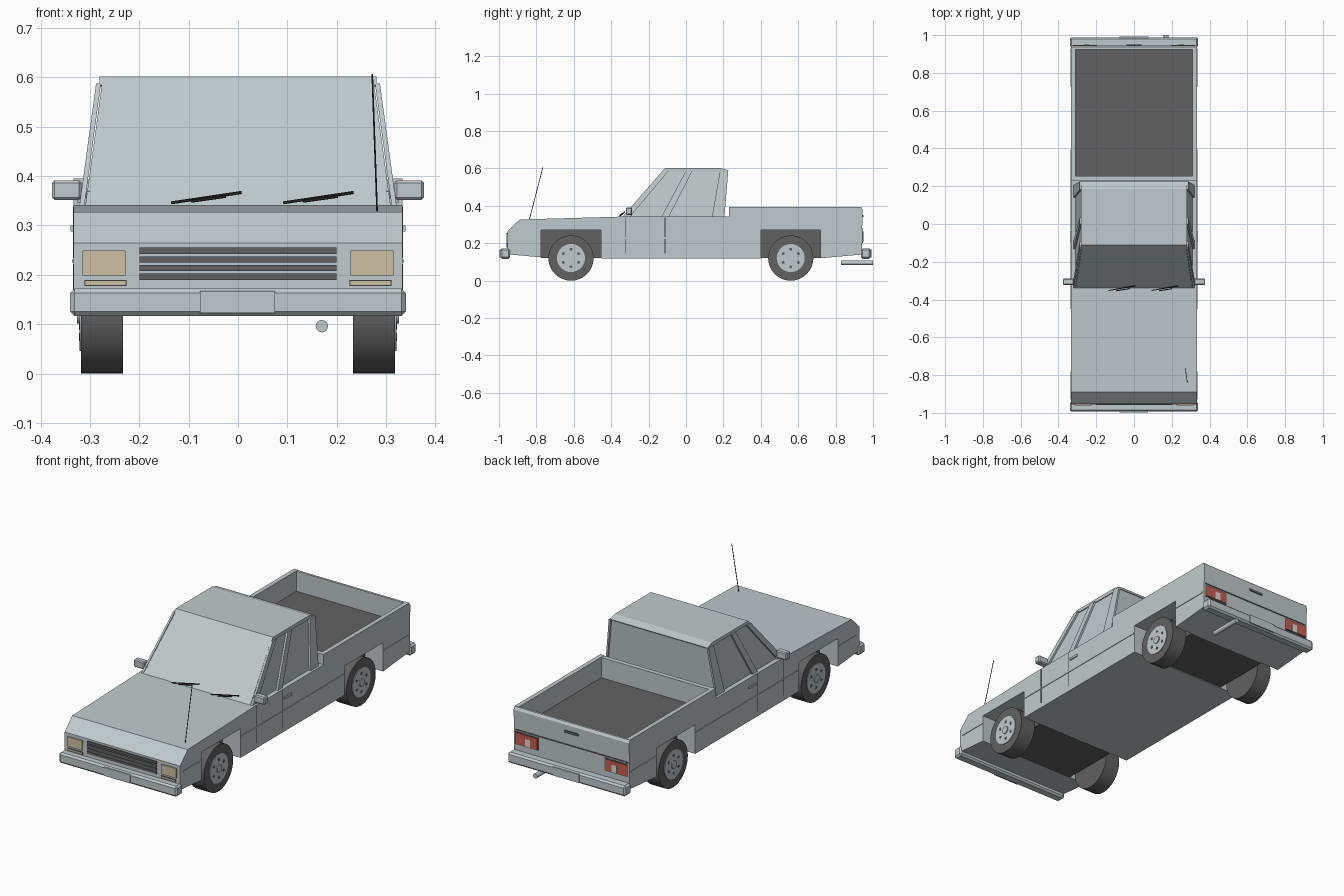
import bpy, bmesh, math
from mathutils import Matrix, Vector

if "Cube" in bpy.data.objects:
    bpy.data.objects.remove(bpy.data.objects["Cube"])


def material(name, rgb):
    m = bpy.data.materials.new(name)
    m.diffuse_color = (*rgb, 1)
    m.use_nodes = True
    m.node_tree.nodes["Principled BSDF"].inputs["Base Color"].default_value = m.diffuse_color
    return m


PAINT = material("silver_paint", (0.53, 0.59, 0.61))
DARK = material("dark_grey", (0.12, 0.12, 0.12))
BLACK = material("black_trim", (0.03, 0.03, 0.03))
BEIGE = material("headlight_beige", (0.62, 0.53, 0.36))
RED = material("tail_red", (0.60, 0.11, 0.08))
WHITE = material("reverse_white", (0.70, 0.70, 0.68))


def finish(name, bm, mat):
    bmesh.ops.recalc_face_normals(bm, faces=bm.faces[:])
    me = bpy.data.meshes.new(name)
    bm.to_mesh(me)
    bm.free()
    me.materials.append(mat)
    ob = bpy.data.objects.new(name, me)
    bpy.context.collection.objects.link(ob)
    return ob


def prism(name, pts, xa, xb, mat):
    """Side profile of (y, z) points between two x limits, given as functions of z."""
    bm = bmesh.new()
    a = [bm.verts.new((xa(z), y, z)) for y, z in pts]
    b = [bm.verts.new((xb(z), y, z)) for y, z in pts]
    bm.faces.new(a)
    bm.faces.new(b[::-1])
    n = len(pts)
    for i in range(n):
        j = (i + 1) % n
        bm.faces.new((a[i], b[i], b[j], a[j]))
    return finish(name, bm, mat)


def slab(name, pts, half, mat):
    return prism(name, pts, lambda z: -half, lambda z: half, mat)


def box(name, x, y, z, mat, bevel=0):
    bm = bmesh.new()
    bmesh.ops.create_cube(bm, size=1)
    for v in bm.verts:
        v.co = Vector([(r[0] + r[1]) / 2 + c * (r[1] - r[0]) for r, c in zip((x, y, z), v.co)])
    ob = finish(name, bm, mat)
    if bevel:
        mod = ob.modifiers.new("bevel", "BEVEL")
        mod.width, mod.segments = bevel, 1
    return ob


def rod(name, p, q, r, mat, sides=32):
    p, q = Vector(p), Vector(q)
    d = q - p
    bm = bmesh.new()
    m = Matrix.Translation((p + q) / 2) @ d.to_track_quat('Z', 'Y').to_matrix().to_4x4()
    bmesh.ops.create_cone(bm, cap_ends=True, segments=sides, radius1=r, radius2=r,
                          depth=d.length, matrix=m)
    ob = finish(name, bm, mat)
    bpy.context.view_layer.objects.active = ob
    ob.select_set(True)
    bpy.ops.object.shade_smooth_by_angle(angle=math.radians(30))
    ob.select_set(False)
    return ob


W = 0.333
AXLES = (-0.615, 0.56)

# Lower body with wheel openings, up to bed floor level at the rear
slab("body", [(-0.945, 0.14), (-0.955, 0.17), (-0.953, 0.265), (-0.89, 0.327), (-0.36, 0.342),
              (0.23, 0.342), (0.23, 0.285), (0.942, 0.285), (0.942, 0.14), (0.72, 0.12),
              (0.72, 0.27), (0.40, 0.27), (0.40, 0.118), (-0.455, 0.118), (-0.455, 0.27),
              (-0.775, 0.27), (-0.775, 0.125)], W, PAINT)
for y0, y1, label in ((-0.775, -0.455, "front"), (0.40, 0.72, "rear")):
    box(label + "_inner_arch", (-0.228, 0.228), (y0, y1), (0.122, 0.271), DARK)

# Cargo bed
box("bed_floor", (-0.31, 0.31), (0.25, 0.928), (0.283, 0.288), DARK)
box("bed_front_wall", (-W, W), (0.23, 0.255), (0.285, 0.393), PAINT)
slab("tailgate", [(0.925, 0.285), (0.942, 0.285), (0.945, 0.38), (0.937, 0.393), (0.925, 0.393)],
     W, PAINT)
for s, side in ((1, "right"), (-1, "left")):
    box("bed_wall_" + side, sorted((s * 0.31, s * W)), (0.23, 0.937), (0.285, 0.395), PAINT)


# Cab
def cab_x(z):
    return 0.310 - (z - 0.335) / 0.25 * 0.034


prism("cab_glass", [(-0.345, 0.335), (-0.122, 0.587), (0.218, 0.587), (0.20, 0.335)],
      lambda z: -cab_x(z), cab_x, PAINT)
slab("roof", [(-0.127, 0.585), (-0.112, 0.602), (0.185, 0.602), (0.226, 0.590), (0.222, 0.582)],
     0.281, PAINT)
PILLARS = {
    "front_pillar": [(-0.345, 0.335), (-0.305, 0.335), (-0.092, 0.588), (-0.125, 0.588)],
    "door_pillar": [(-0.135, 0.335), (-0.095, 0.335), (0.035, 0.588), (0.0, 0.588)],
    "rear_pillar": [(0.138, 0.335), (0.205, 0.335), (0.226, 0.588), (0.182, 0.588)],
}
for s, side in ((1, "right"), (-1, "left")):
    for name, pts in PILLARS.items():
        prism(name + "_" + side, pts, lambda z: s * (cab_x(z) + 0.002),
              lambda z: s * (cab_x(z) + 0.012), PAINT)

# Wipers and antenna
for i, x in enumerate((-0.135, 0.092)):
    rod(f"wiper_{i}", (x, -0.352, 0.346), (x + 0.142, -0.328, 0.367), 0.003, BLACK, 6)
    rod(f"wiper_arm_{i}", (x + 0.04, -0.354, 0.349), (x + 0.11, -0.342, 0.359), 0.003, BLACK, 6)
rod("antenna", (0.282, -0.838, 0.325), (0.272, -0.765, 0.607), 0.0018, BLACK, 6)

# Bumpers and plates
box("front_bumper", (-0.34, 0.34), (-0.993, -0.94), (0.117, 0.172), PAINT, 0.009)
box("rear_bumper", (-0.34, 0.34), (0.935, 0.988), (0.117, 0.172), PAINT, 0.009)
box("front_plate", (-0.077, 0.075), (-0.997, -0.99), (0.123, 0.167), PAINT)
box("rear_plate", (-0.077, 0.077), (0.985, 0.992), (0.123, 0.167), PAINT)

# Grille bars
for i in range(4):
    z = 0.190 + i * 0.0175
    box(f"grille_bar_{i}", (-0.2, 0.2), (-0.959, -0.951), (z, z + 0.0125), DARK)

# Tailgate trim
box("tailgate_seam", (-0.325, 0.325), (0.94, 0.945), (0.274, 0.280), DARK)
box("tailgate_handle", (-0.04, 0.04), (0.942, 0.949), (0.340, 0.352), DARK)

# Exhaust
rod("exhaust", (0.17, 0.83, 0.096), (0.17, 1.0, 0.096), 0.0125, PAINT, 16)

for s, side in ((1, "right"), (-1, "left")):
    def sbox(name, x0, x1, y, z, mat, bevel=0):
        return box(name + "_" + side, sorted((s * x0, s * x1)), y, z, mat, bevel)

    # Lamps
    sbox("headlight", 0.228, 0.315, (-0.960, -0.951), (0.199, 0.249), BEIGE)
    sbox("turn_signal_frame", 0.226, 0.311, (-0.959, -0.951), (0.177, 0.190), DARK)
    sbox("turn_signal", 0.228, 0.309, (-0.961, -0.952), (0.179, 0.188), BEIGE)
    sbox("tail_lamp_frame", 0.192, 0.326, (0.94, 0.945), (0.202, 0.268), DARK)
    sbox("tail_lamp", 0.196, 0.322, (0.941, 0.948), (0.206, 0.264), RED)
    sbox("reverse_lamp", 0.235, 0.265, (0.943, 0.950), (0.206, 0.248), WHITE)

    # Mirror
    sbox("mirror_arm", 0.300, 0.325, (-0.315, -0.290), (0.346, 0.370), PAINT)
    sbox("mirror", 0.317, 0.377, (-0.322, -0.288), (0.352, 0.391), PAINT, 0.005)

    # Door seams, handle and side trim
    for i, y in enumerate((-0.325, -0.112)):
        for j, (z0, z1) in enumerate(((0.145, 0.222), (0.234, 0.338))):
            sbox(f"door_seam_{i}_{j}", W - 0.003, W + 0.001, (y - 0.002, y + 0.002),
                 (z0, z1), BLACK)
    sbox("door_handle", W - 0.002, W + 0.006, (-0.095, -0.04), (0.288, 0.300), PAINT)
    for i, (y0, y1) in enumerate(((-0.93, -0.78), (-0.45, 0.395), (0.725, 0.93))):
        sbox(f"side_trim_{i}", W - 0.002, W + 0.003, (y0, y1), (0.225, 0.231), PAINT)

    # Wheels
    for y, end in zip(AXLES, ("front", "rear")):
        tag = f"{end}_{side}"
        rod("tyre_" + tag, (s * 0.233, y, 0.121), (s * 0.318, y, 0.121), 0.121, DARK)
        rod("rim_" + tag, (s * 0.30, y, 0.121), (s * 0.321, y, 0.121), 0.075, PAINT)
        rod("hub_" + tag, (s * 0.31, y, 0.121), (s * 0.326, y, 0.121), 0.02, PAINT, 16)
        for k in range(6):
            a = math.radians(30 + 60 * k)
            cy, cz = y + 0.047 * math.cos(a), 0.121 + 0.047 * math.sin(a)
            rod(f"rim_hole_{tag}_{k}", (s * 0.315, cy, cz), (s * 0.3225, cy, cz), 0.008, DARK, 8)
